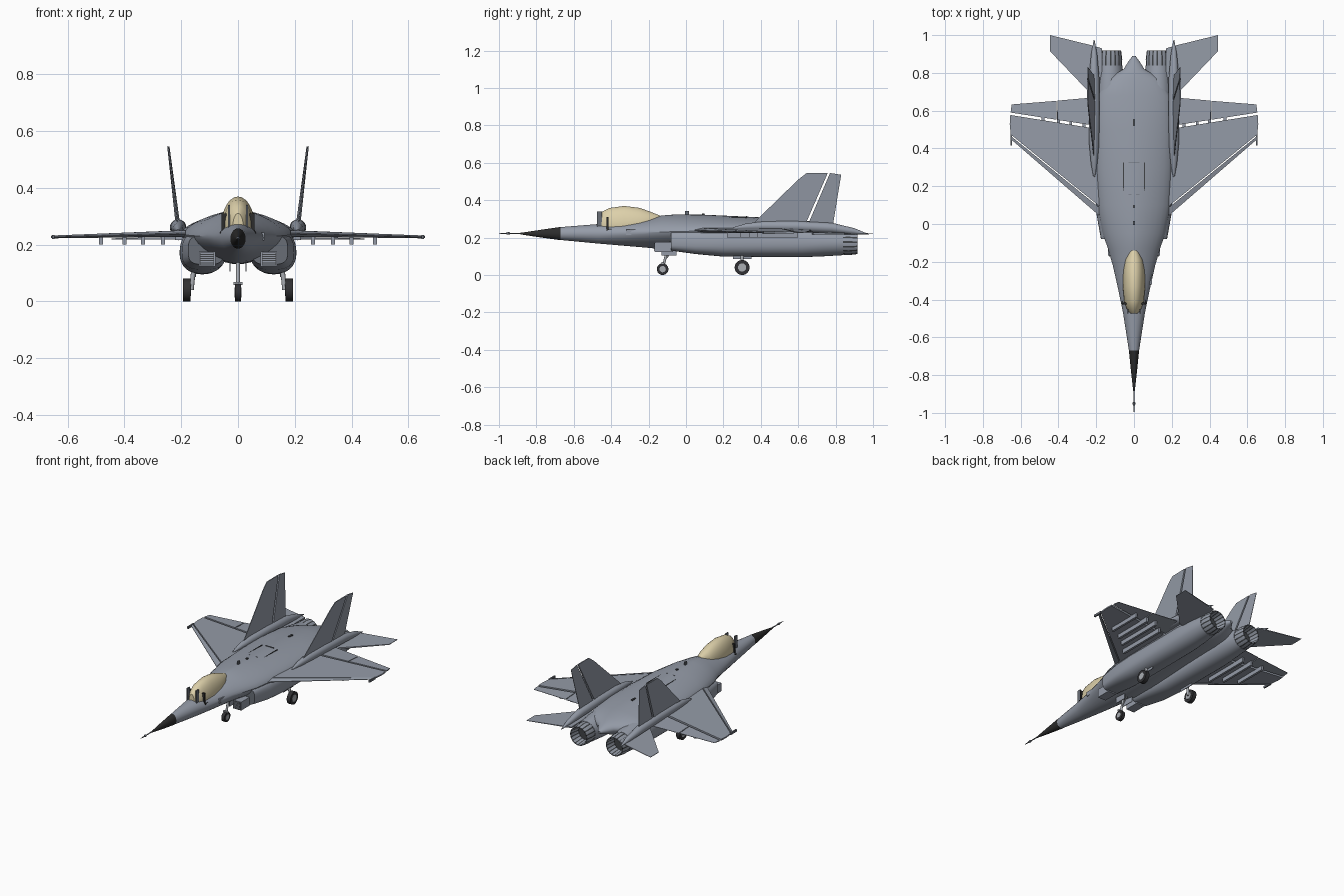
import bpy, bmesh, math
from mathutils import Vector

if "Cube" in bpy.data.objects:
    bpy.data.objects.remove(bpy.data.objects["Cube"])


def material(name, rgb):
    m = bpy.data.materials.new(name)
    m.diffuse_color = (*rgb, 1)
    m.use_nodes = True
    m.node_tree.nodes["Principled BSDF"].inputs["Base Color"].default_value = m.diffuse_color
    return m


GREY = material("hull grey", (0.30, 0.33, 0.39))
DARK = material("panel gap dark", (0.05, 0.055, 0.06))
SHADE = material("intake shade", (0.14, 0.155, 0.18))
BLACK = material("nose black", (0.025, 0.025, 0.025))
TAN = material("canopy tan", (0.72, 0.63, 0.40))
TYRE = material("tyre black", (0.03, 0.03, 0.033))
METAL = material("bare metal", (0.40, 0.42, 0.45))


def finish(bm, name, mats, mirror=False):
    bmesh.ops.recalc_face_normals(bm, faces=bm.faces)
    me = bpy.data.meshes.new(name)
    bm.to_mesh(me)
    bm.free()
    ob = bpy.data.objects.new(name, me)
    bpy.context.collection.objects.link(ob)
    for m in mats:
        me.materials.append(m)
    if mirror:
        ob.modifiers.new("mirror", "MIRROR")
    return ob


def loft(name, sections, mat, mirror=False, n=32):
    """Skin along y; each section: y, centre x, half width, z top, z middle, z bottom, roundness."""
    bm = bmesh.new()
    rings = []
    for y, cx, w, zt, zm, zb, p in sections:
        ring = []
        for i in range(n):
            a = 2 * math.pi * i / n
            c, s = math.cos(a), math.sin(a)
            px = math.copysign(abs(c) ** (2 / p), c)
            pz = abs(s) ** (2 / p)
            z = zm + (zt - zm) * pz if s >= 0 else zm - (zm - zb) * pz
            ring.append(bm.verts.new((cx + w * px, y, z)))
        rings.append(ring)
    for a, b in zip(rings, rings[1:]):
        for i in range(n):
            j = (i + 1) % n
            bm.faces.new((a[i], a[j], b[j], b[i]))
    bm.faces.new(rings[0])
    bm.faces.new(rings[-1])
    return finish(bm, name, [mat], mirror)


def round_loft(name, points, mat, x=0.0, mirror=False, n=20):
    return loft(name, [(y, x, r, z + r, z, z - r, 2) for y, r, z in points], mat, mirror, n)


def panel(name, pts, axis, mat=GREY):
    """Mirrored thin slab; each point: x, y, z, half thickness along axis."""
    bm = bmesh.new()
    ax = Vector(axis)
    up = [bm.verts.new(Vector(p[:3]) + ax * p[3]) for p in pts]
    lo = [bm.verts.new(Vector(p[:3]) - ax * p[3]) for p in pts]
    bm.faces.new(up)
    bm.faces.new(lo)
    for i in range(len(pts)):
        j = (i + 1) % len(pts)
        bm.faces.new((up[i], up[j], lo[j], lo[i]))
    return finish(bm, name, [mat], True)


def box(name, x, y, z, mat, mirror=False):
    bm = bmesh.new()
    bmesh.ops.create_cube(bm, size=1)
    for v in bm.verts:
        v.co = [a + (b - a) * (c + 0.5) for (a, b), c in zip((x, y, z), v.co)]
    return finish(bm, name, [mat], mirror)


def rod(name, a, b, r, mat, mirror=False, n=16):
    bm = bmesh.new()
    a, b = Vector(a), Vector(b)
    bmesh.ops.create_cone(bm, cap_ends=True, segments=n, radius1=r, radius2=r, depth=(b - a).length)
    q = (b - a).to_track_quat("Z", "Y")
    for v in bm.verts:
        v.co = q @ v.co + (a + b) / 2
    return finish(bm, name, [mat], mirror)


# Fuselage, nose and canopy
loft("fuselage", [(-.67, 0, .027, .256, .22, .187, 2), (-.47, 0, .058, .272, .22, .168, 2),
                  (-.34, 0, .085, .278, .224, .157, 1.8), (-.22, 0, .112, .298, .228, .147, 1.6),
                  (-.13, 0, .138, .318, .23, .138, 1.5), (-.05, 0, .166, .324, .232, .132, 1.5),
                  (.1, 0, .193, .322, .236, .13, 1.55), (.3, 0, .202, .313, .24, .14, 1.6),
                  (.5, 0, .202, .303, .24, .15, 1.7), (.68, 0, .19, .287, .235, .155, 1.8),
                  (.77, 0, .14, .272, .23, .165, 1.8), (.82, 0, .055, .258, .224, .185, 1.9),
                  (.86, 0, .03, .243, .222, .2, 2), (.89, 0, .008, .228, .22, .212, 2)], GREY)
loft("nose_cone", [(-.885, 0, .004, .225, .221, .217, 2), (-.78, 0, .016, .241, .221, .201, 2),
                   (-.67, 0, .027, .257, .22, .186, 2)], BLACK)
round_loft("nose_probe", [(-1, .001, .222), (-.96, .004, .222), (-.955, .007, .222), (-.945, .007, .222),
                          (-.94, .003, .222), (-.88, .004, .222)], SHADE, n=10)
loft("canopy", [(-.475, 0, .018, .31, .265, .24, 2), (-.45, 0, .038, .337, .262, .235, 2),
                (-.41, 0, .052, .358, .26, .23, 2), (-.33, 0, .059, .369, .262, .23, 2),
                (-.25, 0, .057, .359, .268, .235, 2), (-.19, 0, .046, .338, .28, .25, 2),
                (-.14, 0, .022, .318, .295, .27, 2)], TAN)
box("windscreen_post", (.040, .059), (-.425, -.415), (.24, .31), BLACK, True)
box("windscreen_sill", (.040, .064), (-.425, -.37), (.232, .246), BLACK, True)
box("mirror_post", (.028, .036), (-.475, -.45), (.26, .34), SHADE, True)
box("side_hatch", (.07, .094), (-.32, -.23), (.215, .243), GREY)

# Engine nacelles with shaded intake faces
nacelle = loft("nacelle", [(-.08, .113, .062, .232, .178, .13, 3.5), (.05, .12, .078, .245, .172, .112, 2.8),
                           (.2, .125, .08, .258, .17, .098, 2.4), (.62, .126, .08, .262, .17, .095, 2.2),
                           (.74, .126, .076, .256, .171, .1, 2), (.84, .128, .066, .238, .172, .106, 2)],
               GREY, True)
nacelle.data.materials.append(SHADE)
for p in nacelle.data.polygons:
    if p.center.y < -.079:
        p.material_index = 1
box("intake_duct", (.08, .138), (-.165, -.07), (.122, .176), GREY, True)
box("intake_grille", (.084, .134), (-.169, -.164), (.126, .172), DARK, True)
for i in range(6):
    z = .13 + i * .0075
    box("grille_bar", (.086, .132), (-.172, -.166), (z, z + .004), GREY, True)

# Exhaust nozzles: open tubes with petals split by dark seams
bm = bmesh.new()
N, rings = 48, []
for y, r in [(.83, .063), (.87, .066), (.918, .06), (.918, .055), (.85, .047), (.849, .001)]:
    rings.append([bm.verts.new((.128 + r * math.cos(2 * math.pi * i / N), y,
                                .172 + r * math.sin(2 * math.pi * i / N))) for i in range(N)])
for k in range(5):
    for i in range(N):
        j = (i + 1) % N
        f = bm.faces.new((rings[k][i], rings[k][j], rings[k + 1][j], rings[k + 1][i]))
        f.material_index = 1 if k == 4 or i % 3 == 0 else 0
finish(bm, "exhaust_nozzle", [GREY, DARK], True)

# Tail booms
round_loft("tail_boom", [(.25, .004, .25), (.32, .017, .258), (.42, .026, .262), (.6, .029, .26),
                         (.78, .027, .252), (.9, .016, .234), (.975, .002, .217)], GREY, .211, True)


# Wings, split by open gaps into slat, centre, flap and aileron
def wing(name, pts):
    panel(name, [(x, y, .244 - .026 * x, h) for x, y, h in pts], (0, 0, 1))


wing("wing_slat", [(.185, .045, .002), (.645, .443, .001), (.65, .464, .005), (.185, .088, .011)])
wing("wing_centre", [(.16, .075, .012), (.64, .464, .005), (.652, .47, .004), (.658, .53, .004),
                     (.655, .577, .005), (.16, .498, .011)])
wing("wing_flap", [(.16, .514, .01), (.405, .551, .007), (.405, .653, .001), (.16, .675, .002)])
wing("aileron", [(.41, .552, .007), (.653, .59, .004), (.648, .633, .001), (.41, .652, .001)])
box("wingtip_rail", (.646, .655), (.415, .475), (.22, .234), SHADE, True)
for x, y0, y1 in [(.265, .22, .55), (.335, .29, .6), (.4, .34, .6), (.482, .38, .6)]:
    box("wing_pylon", (x - .007, x + .007), (y0, y1), (.2, .23), GREY, True)


# Twin fins leaning outward, with separate rudders
def fin(name, pts):
    panel(name, [(.213 + (z - .28) * .122, y, z, h) for y, z, h in pts], (1, 0, 0))


fin("tail_fin", [(.355, .272, .002), (.6, .51, .002), (.645, .545, .002), (.758, .545, .004), (.636, .265, .008)])
fin("rudder", [(.65, .265, .007), (.77, .545, .004), (.83, .536, .001), (.785, .265, .002)])

# Tailplanes
panel("tailplane", [(.17, .67, .222, .008), (.22, .68, .222, .005), (.445, .915, .22, .002),
                    (.445, 1.0, .22, .001), (.22, .945, .222, .003), (.17, .93, .222, .004)], (0, 0, 1))

# Spine hatch outline and antennas
box("hatch_edge", (.053, .057), (.155, .325), (.295, .311), DARK, True)
for y in (.155, .322):
    box("hatch_line", (-.03, .03), (y, y + .003), (.3, .3195 - (y - .1) * .02), SHADE)
box("spine_antenna", (-.005, .005), (-.005, .015), (.31, .343), SHADE)
box("spine_vent", (-.006, .006), (.52, .555), (.29, .305), DARK)
box("spine_light", (-.006, .006), (.085, .1), (.31, .328), DARK)

# Landing gear
rod("nose_wheel", (-.011, -.125, .031), (.011, -.125, .031), .031, TYRE, n=24)
rod("nose_hub", (-.0125, -.125, .031), (.0125, -.125, .031), .017, METAL)
rod("nose_strut", (0, -.125, .035), (0, -.095, .15), .007, METAL)
rod("nose_brace", (0, -.112, .085), (0, -.06, .14), .004, METAL)
box("nose_fork", (-.016, .016), (-.13, -.118), (.058, .068), METAL)
box("nose_gear_door", (.026, .03), (-.13, -.05), (.105, .15), GREY, True)
rod("main_wheel", (.167, .3, .04), (.193, .3, .04), .04, TYRE, True, 28)
rod("main_hub", (.1655, .3, .04), (.1945, .3, .04), .022, METAL, True)
rod("main_strut", (.164, .3, .04), (.155, .3, .13), .008, METAL, True)
box("main_gear_door", (.148, .152), (.25, .35), (.085, .12), GREY, True)

# Smooth curved skins, keep sharp edges
bpy.ops.object.select_all(action="SELECT")
bpy.context.view_layer.objects.active = bpy.context.selectable_objects[0]
bpy.ops.object.shade_smooth_by_angle(angle=math.radians(32))
